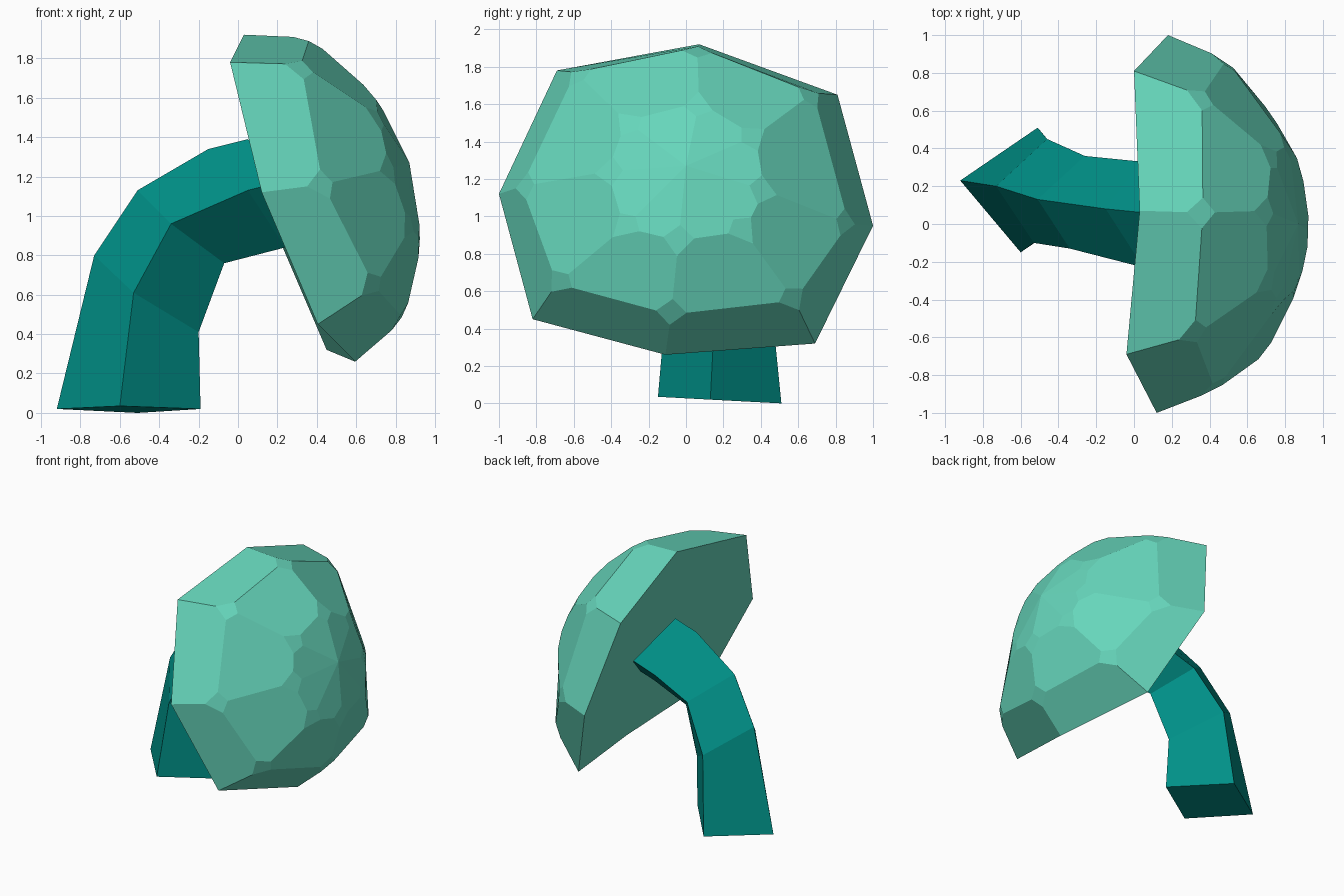
import bpy, bmesh

if "Cube" in bpy.data.objects:
    bpy.data.objects.remove(bpy.data.objects["Cube"])


def material(name, rgb):
    m = bpy.data.materials.new(name)
    m.diffuse_color = (*rgb, 1)
    m.use_nodes = True
    m.node_tree.nodes["Principled BSDF"].inputs["Base Color"].default_value = m.diffuse_color
    return m


def loft(bm, rings):
    """Quad strips between successive closed rings; returns the vertex rings."""
    vr = [[bm.verts.new(p) for p in ring] for ring in rings]
    for a, b in zip(vr, vr[1:]):
        n = len(a)
        for i in range(n):
            j = (i + 1) % n
            bm.faces.new((a[i], a[j], b[j], b[i]))
    return vr


def finish(bm, name, mat):
    bmesh.ops.recalc_face_normals(bm, faces=bm.faces)
    me = bpy.data.meshes.new(name)
    bm.to_mesh(me)
    bm.free()
    me.materials.append(mat)
    ob = bpy.data.objects.new(name, me)
    bpy.context.collection.objects.link(ob)
    return ob


cap_green = material("mint green", (0.133, 0.67, 0.497))
stem_green = material("dark teal", (0.0, 0.28, 0.245))

# Cap: tilted irregular octagonal dome, corners chipped with a vertex bevel
rim = [(0.03, 0.07, 1.92), (-0.04, -0.69, 1.78), (0.12, -1.0, 1.12), (0.405, -0.82, 0.45),
       (0.595, -0.11, 0.26), (0.45, 0.69, 0.32), (0.18, 1.0, 0.95), (0.0, 0.81, 1.65)]
shoulder = [(0.365, 0.06, 1.905), (0.32, -0.59, 1.77), (0.43, -0.88, 1.16), (0.695, -0.69, 0.64),
            (0.845, -0.08, 0.475), (0.73, 0.58, 0.55), (0.49, 0.87, 0.96), (0.36, 0.68, 1.66)]
crown = [(0.70, 0.07, 1.61), (0.71, -0.32, 1.51), (0.77, -0.42, 1.24), (0.875, -0.33, 0.94),
         (0.935, -0.04, 0.87), (0.885, 0.31, 0.92), (0.82, 0.42, 1.14), (0.73, 0.37, 1.43)]
bm = bmesh.new()
rings = loft(bm, [rim, shoulder, crown])
apex = bm.verts.new((0.87, 0.0, 1.27))
for i in range(8):
    bm.faces.new((rings[2][i], rings[2][(i + 1) % 8], apex))
bm.faces.new(rings[0][::-1])
bmesh.ops.bevel(bm, geom=rings[1] + rings[2], offset=0.085, offset_type='OFFSET',
                segments=1, profile=0.5, affect='VERTICES')
finish(bm, "mushroom_cap", cap_green)

# Stem: four-sided section following a bend up into the cap
sections = [
    [(-0.92, 0.23, 0.02), (-0.60, -0.15, 0.035), (-0.19, 0.13, 0.02), (-0.51, 0.51, 0.0)],
    [(-0.73, 0.20, 0.80), (-0.53, -0.10, 0.61), (-0.20, 0.15, 0.41), (-0.46, 0.45, 0.60)],
    [(-0.51, 0.13, 1.13), (-0.34, -0.13, 0.96), (-0.07, 0.10, 0.76), (-0.26, 0.36, 0.93)],
    [(-0.15, 0.08, 1.34), (0.05, -0.23, 1.13), (0.24, 0.04, 0.84), (0.04, 0.33, 1.05)],
]
sections.append([(x + 0.2, y - 0.02, z + 0.05) for x, y, z in sections[-1]])
bm = bmesh.new()
rings = loft(bm, sections)
bm.faces.new(rings[0][::-1])
bm.faces.new(rings[-1])
finish(bm, "mushroom_stem", stem_green)
